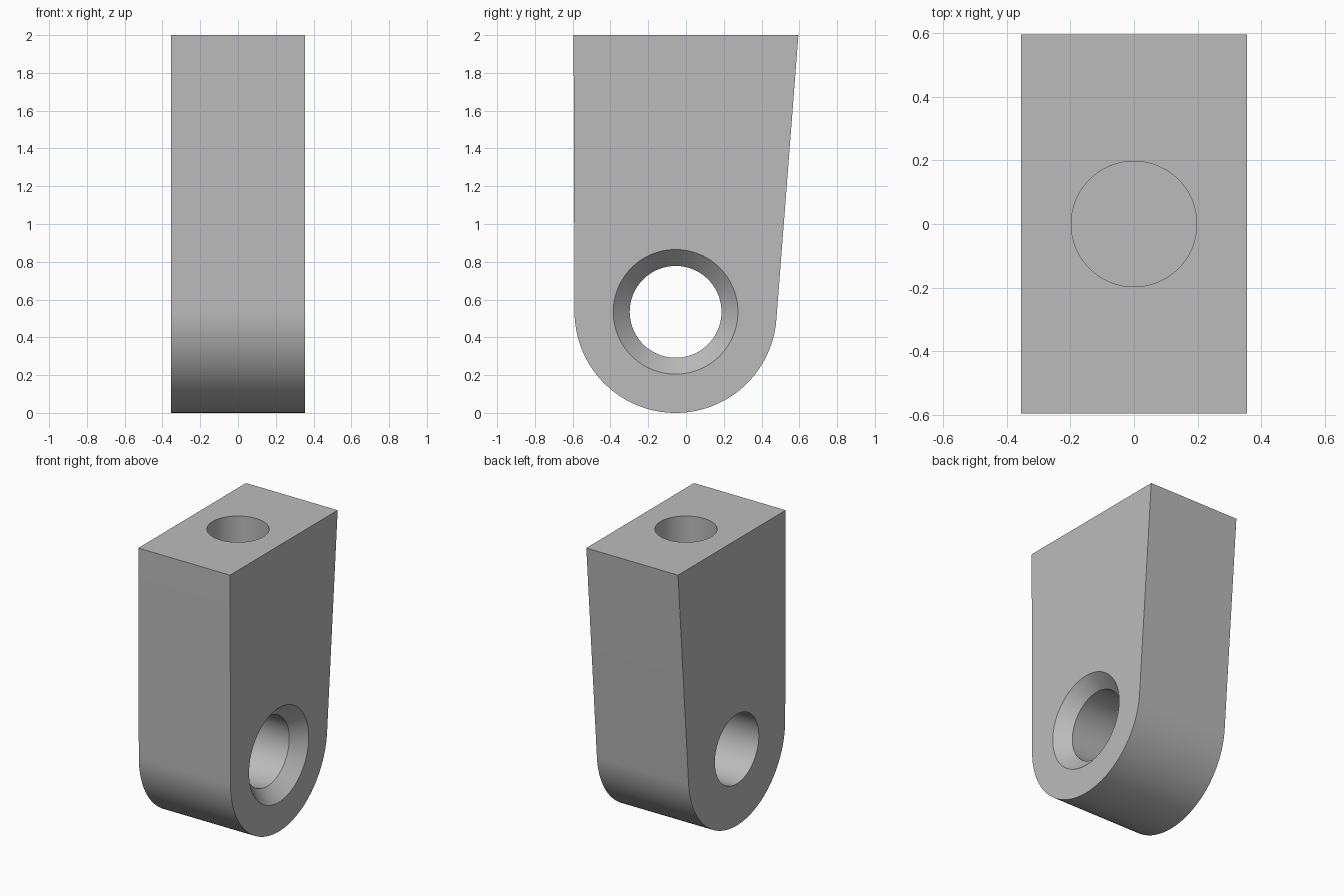
import bpy, math
from mathutils import Vector

cube = bpy.data.objects.get("Cube")
if cube:
    bpy.data.objects.remove(cube, do_unlink=True)

HALF = 0.355                  # half width of the block
CY, CZ, R = -0.055, 0.535, 0.535   # rounded end
BORE_R, SINK_R, SINK_DEPTH = 0.243, 0.33, 0.09
SOCKET_R, SOCKET_DEPTH = 0.197, 0.8

steel = bpy.data.materials.new("plain_grey")
steel.use_nodes = True
grey = (0.5, 0.5, 0.5, 1)
steel.diffuse_color = grey
steel.node_tree.nodes["Principled BSDF"].inputs["Base Color"].default_value = grey


def make_object(name, verts, faces):
    mesh = bpy.data.meshes.new(name)
    mesh.from_pydata(verts, [], faces)
    mesh.materials.append(steel)
    obj = bpy.data.objects.new(name, mesh)
    bpy.context.collection.objects.link(obj)
    return obj


def lathe(name, profile, place, steps=96):
    """Closed solid turned from (radius, height) pairs; place maps to world."""
    verts = [place(r * math.cos(a), r * math.sin(a), h)
             for r, h in profile
             for a in (math.tau * i / steps for i in range(steps))]
    faces = [tuple(reversed(range(steps))),
             tuple(range(len(verts) - steps, len(verts)))]
    for k in range(len(profile) - 1):
        for i in range(steps):
            a, b = k * steps + i, k * steps + (i + 1) % steps
            faces.append((a, b, b + steps, a + steps))
    return make_object(name, verts, faces)


# Block: rounded lower end, nearly upright front, back leaning outward
start, end, steps = math.radians(180), math.radians(355.7), 64
outline = [(0.595, 2.0), (-0.595, 2.0)]
for i in range(steps + 1):
    a = start + (end - start) * i / steps
    outline.append((CY + R * math.cos(a), CZ + R * math.sin(a)))
n = len(outline)
verts = [(x, y, z) for x in (-HALF, HALF) for y, z in outline]
faces = [tuple(reversed(range(n))), tuple(range(n, 2 * n))]
faces += [(i, (i + 1) % n, (i + 1) % n + n, i + n) for i in range(n)]
block = make_object("lug_block", verts, faces)

# Cross bore, countersunk on the left side only
sink = HALF - SINK_DEPTH
over = 0.05
bore = lathe("bore_cutter",
             [(BORE_R, -HALF - over), (BORE_R, sink), (SINK_R, HALF),
              (SINK_R, HALF + over)],
             lambda u, v, h: Vector((h, CY + u, CZ + v)))

# Blind socket in the top
socket = lathe("socket_cutter",
               [(SOCKET_R, 2.0 - SOCKET_DEPTH), (SOCKET_R, 2.0 + over)],
               lambda u, v, h: Vector((u, v, h)))

bpy.ops.object.select_all(action='DESELECT')
bpy.context.view_layer.objects.active = block
block.select_set(True)
for cutter in (bore, socket):
    mod = block.modifiers.new(cutter.name, 'BOOLEAN')
    mod.operation, mod.solver, mod.object = 'DIFFERENCE', 'EXACT', cutter
    bpy.ops.object.modifier_apply(modifier=mod.name)
    bpy.data.objects.remove(cutter, do_unlink=True)

bpy.ops.object.shade_smooth_by_angle(angle=math.radians(30))
# The back face meets the curve tangentially; keep the flat sides flat
for face in block.data.polygons:
    if abs(face.normal.x) > 0.999 or abs(face.normal.z) > 0.999 and face.center.z > 1:
        face.use_smooth = False
